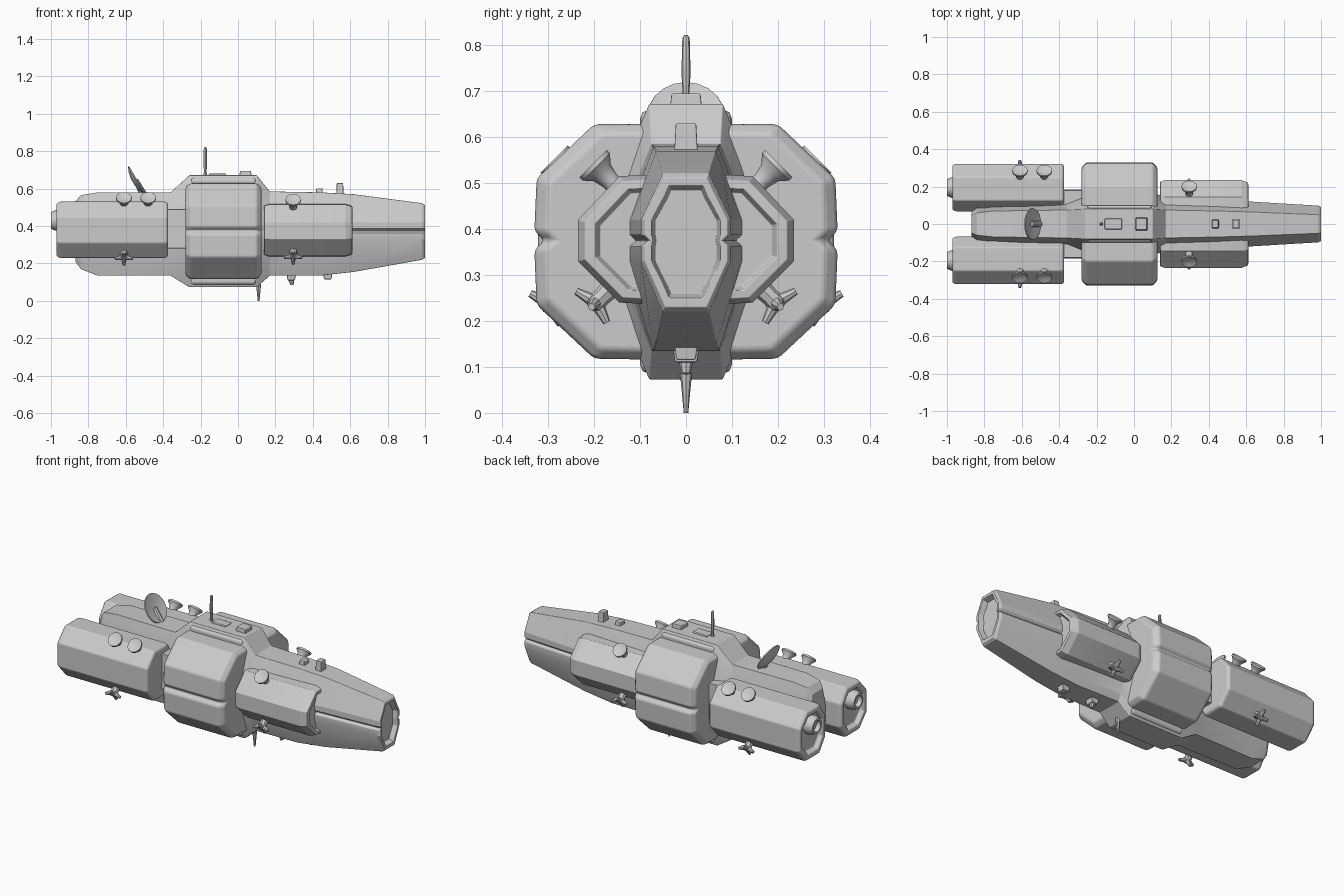
import bpy, bmesh, math
from mathutils import Vector

ZM = 0.375  # height of the ship's axis


def loft(name, rings, bevel=0.01):
    """Skin a list of equal-length point rings and cap both ends."""
    bm = bmesh.new()
    vs = [[bm.verts.new(p) for p in r] for r in rings]
    n = len(rings[0])
    for a, b in zip(vs, vs[1:]):
        for i in range(n):
            j = (i + 1) % n
            bm.faces.new((a[i], a[j], b[j], b[i]))
    bm.faces.new(vs[0])
    bm.faces.new(vs[-1])
    bmesh.ops.recalc_face_normals(bm, faces=bm.faces)
    me = bpy.data.meshes.new(name)
    bm.to_mesh(me)
    bm.free()
    ob = bpy.data.objects.new(name, me)
    bpy.context.collection.objects.link(ob)
    if bevel:
        for p in me.polygons:
            p.use_smooth = True
        m = ob.modifiers.new("soft_edges", 'BEVEL')
        m.width, m.segments, m.limit_method = bevel, 2, 'ANGLE'
        m.angle_limit = math.radians(20)
        m.harden_normals = True
    return ob


def pod(name, section, stations, centre, side):
    """Extrude a (y, z) section along x; stations are (x, scale about centre)."""
    cy, cz = centre
    rings = [[(x, side * (cy + (y - cy) * k), cz + (z - cz) * k) for y, z in section]
             for x, k in stations]
    return loft(name, rings)


def tube(name, base, direction, profile, n=12):
    """Solid of revolution: profile is (distance along direction, radius)."""
    q = Vector(direction).normalized().to_track_quat('Z', 'Y')
    rings = []
    for d, r in profile:
        rings.append([Vector(base) + q @ Vector((r * math.cos(2 * math.pi * i / n),
                      r * math.sin(2 * math.pi * i / n), d)) for i in range(n)])
    ob = loft(name, rings, 0)
    bpy.ops.object.select_all(action='DESELECT')
    ob.select_set(True)
    bpy.context.view_layer.objects.active = ob
    bpy.ops.object.shade_smooth_by_angle(angle=math.radians(35))
    return ob


def block(name, x, hx, hy, z0, z1, taper=0.8, y=0):
    def ring(z, k):
        return [(x + hx * k * a, y + hy * k * b, z)
                for a, b in ((1, 1), (-1, 1), (-1, -1), (1, -1))]
    return loft(name, [ring(z0, 1), ring(z1, taper)], 0.004)


# Central hull: (x, side half width, roof half width, z bottom, z top, seam depth)
def hull_ring(x, w, t, zb, zt, g):
    half = [(t, zt), (t + 0.25 * (w - t), zt - 0.04 * (zt - zb) / 0.45), (w, ZM + 0.045),
            (w, ZM + 0.012), (w - g, ZM), (w, ZM - 0.012), (w, ZM - 0.045),
            (t + 0.25 * (w - t), zb + 0.04 * (zt - zb) / 0.45), (t, zb)]
    return [(x, y, z) for y, z in half] + [(x, -y, z) for y, z in reversed(half)]


hull = [(-0.87, 0.07, 0.045, 0.21, 0.53, 0.004), (-0.84, 0.10, 0.06, 0.17, 0.565, 0.004),
        (-0.75, 0.105, 0.07, 0.135, 0.58, 0.004), (-0.36, 0.13, 0.075, 0.135, 0.58, 0.004),
        (-0.26, 0.17, 0.08, 0.073, 0.672, 0.004), (0.10, 0.17, 0.08, 0.073, 0.672, 0.004),
        (0.17, 0.14, 0.075, 0.135, 0.585, 0.004), (0.44, 0.13, 0.07, 0.135, 0.58, 0.01),
        (0.62, 0.12, 0.065, 0.155, 0.57, 0.014), (0.985, 0.098, 0.05, 0.22, 0.522, 0.014),
        (1.0, 0.09, 0.045, 0.23, 0.512, 0.012), (1.0, 0.075, 0.037, 0.25, 0.495, 0.002),
        (0.97, 0.067, 0.033, 0.26, 0.485, 0.002)]
loft("central_hull", [hull_ring(*h) for h in hull], 0.008)

# Raised collars wrapping the middle of the hull
for name, z0, z1 in (("roof_saddle", 0.58, 0.66), ("belly_saddle", 0.085, 0.165)):
    loft(name, [[(x, y, z) for y, z in ((0.1, z0), (0.1, z1), (-0.1, z1), (-0.1, z0))]
                for x in (-0.255, 0.10)], 0.02)

bulge = [(0.02, 0.63), (0.2, 0.628), (0.325, 0.51), (0.33, 0.395), (0.308, 0.375),
         (0.33, 0.355), (0.325, 0.235), (0.2, 0.118), (0.02, 0.115)]
engine = [(0.125, 0.53), (0.25, 0.53), (0.322, 0.45), (0.322, 0.31), (0.25, 0.23),
          (0.125, 0.23), (0.068, 0.31), (0.068, 0.45)]
front = [(0.05, 0.52), (0.145, 0.515), (0.235, 0.42), (0.235, 0.33), (0.145, 0.24), (0.05, 0.235)]
flare = [(-0.03, 0.022), (0.035, 0.02), (0.06, 0.026), (0.078, 0.042), (0.088, 0.042), (0.08, 0.02)]

for s, label in ((1, "left"), (-1, "right")):
    # Large armoured bulges with a seam round the middle
    pod(label + "_mid_bulge", bulge, [(-0.28, 0.92), (-0.255, 1), (0.1, 1), (0.125, 0.92)],
        (0.0, ZM), s)
    # Rear engine pods with recessed end and nozzle
    pod(label + "_engine_pod", engine,
        [(-0.945, 0.68), (-0.97, 0.74), (-0.972, 0.92), (-0.955, 1), (-0.385, 1), (-0.373, 0.93)],
        (0.195, 0.38), s)
    tube(label + "_nozzle", (-0.93, s * 0.195, 0.43), (-1, 0, 0),
         [(0, 0.055), (0.045, 0.055), (0.07, 0.045), (0.07, 0.034), (0.045, 0.03)], 12)
    block(label + "_engine_strut", -0.32, 0.09, 0.07, 0.28, 0.49, 0.95, s * 0.115)
    block(label + "_engine_mount", -0.6, 0.22, 0.05, 0.28, 0.48, 1, s * 0.08)
    # Forward side pods
    pod(label + "_front_pod", front,
        [(0.14, 0.95), (0.165, 1), (0.575, 1), (0.61, 0.92), (0.612, 0.8), (0.59, 0.74)],
        (0.05, ZM), s)
    # Flared thrusters on the upper slopes
    for i, (x, y, z) in enumerate(((-0.61, 0.225, 0.49), (-0.48, 0.225, 0.49), (0.295, 0.14, 0.48))):
        tube(f"{label}_flared_thruster_{i}", (x, s * y, z), (0, s * 0.7, 0.7), flare)
    # Four-pronged thrusters on the lower slopes
    for i, (x, y, z) in enumerate(((-0.61, 0.265, 0.265), (0.295, 0.165, 0.27))):
        out = Vector((0, s * 0.72, -0.7))
        tube(f"{label}_cross_stem_{i}", (x, s * y, z), out,
             [(-0.02, 0.024), (0.025, 0.02), (0.05, 0.022), (0.06, 0.01)], 8)
        tip = Vector((x, s * y, z)) + out * 0.042
        across = out.cross(Vector((1, 0, 0)))
        for k, d in enumerate((Vector((1, 0, 0)), Vector((-1, 0, 0)), across, -across)):
            tube(f"{label}_cross_prong_{i}_{k}", tip, d + out * 0.3,
                 [(0, 0.016), (0.03, 0.011), (0.05, 0.008)], 8)

# Dish antenna leaning back on the rear roof
tube("dish", (-0.545, 0, 0.645), (-0.86, 0, -0.5),
     [(0.004, 0.03), (-0.006, 0.083), (0.0, 0.085), (0.012, 0.06), (0.02, 0.02)], 20)
tube("dish_stem", (-0.5, 0, 0.56), (-0.45, 0, 0.8), [(0, 0.02), (0.1, 0.014)], 8)

# Mast and keel antenna
tube("mast", (-0.175, 0, 0.66), (0, 0, 1),
     [(0, 0.012), (0.03, 0.007), (0.08, 0.01), (0.155, 0.008), (0.162, 0.004)], 8)
tube("keel_antenna", (0.11, 0, 0.09), (0, 0, -1),
     [(0, 0.014), (0.025, 0.011), (0.09, 0.005)], 8)

# Roof and belly fittings
block("roof_hatch", 0.04, 0.033, 0.035, 0.66, 0.695, 0.9)
block("roof_plate", -0.11, 0.05, 0.03, 0.66, 0.68, 0.9)
block("roof_sensor", 0.435, 0.02, 0.026, 0.56, 0.602)
block("roof_turret", 0.545, 0.02, 0.026, 0.56, 0.63, 0.85)
block("belly_sensor", 0.48, 0.025, 0.026, 0.15, 0.115)
block("belly_turret", 0.285, 0.025, 0.03, 0.15, 0.11)
tube("belly_turret_gun", (0.285, 0, 0.115), (0.2, 0, -1), [(0, 0.016), (0.03, 0.01)], 8)
